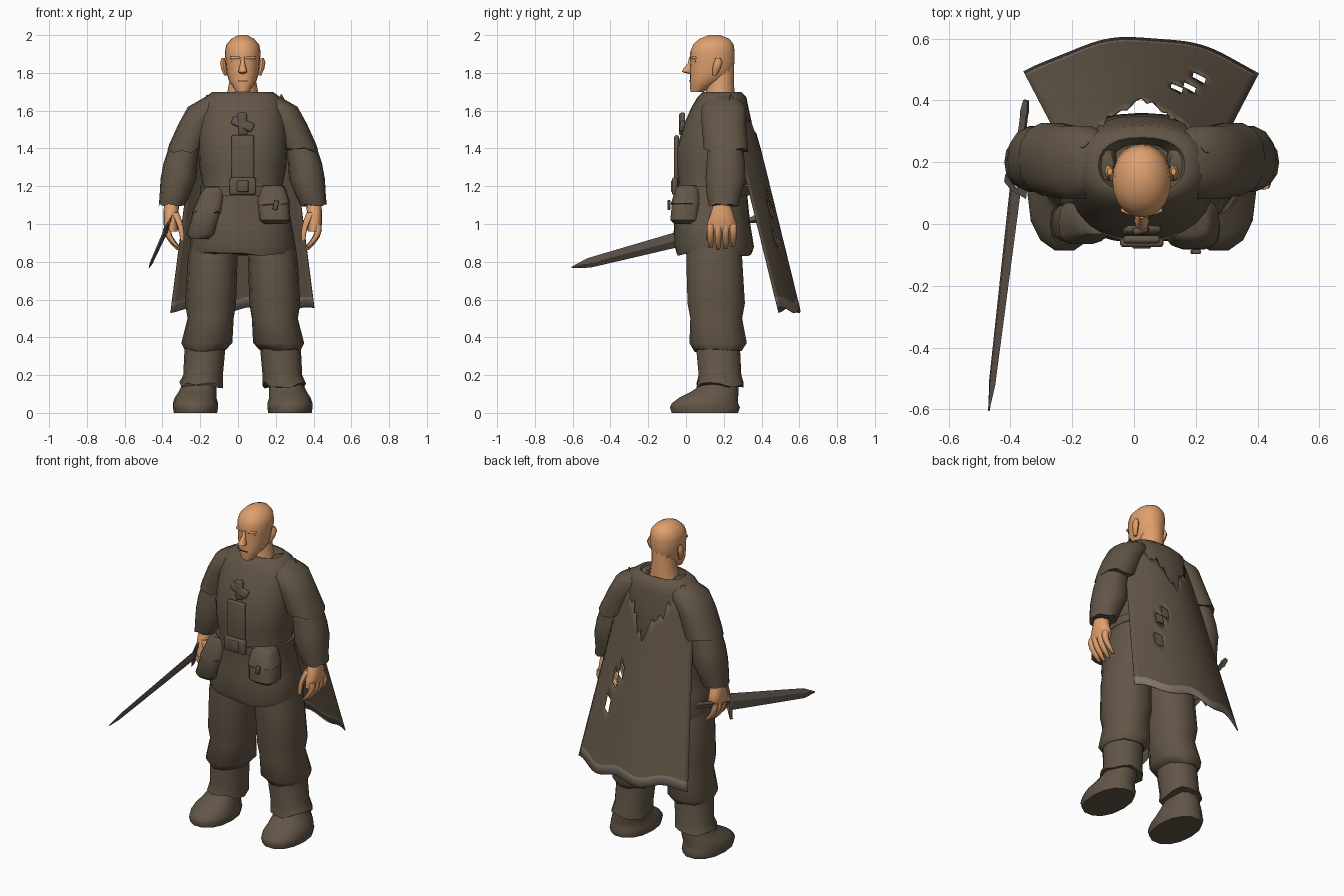
import bpy, bmesh, math, random
from mathutils import Vector, Euler

random.seed(4)
CENTRE = .025  # the body stands slightly to its left

cube = bpy.data.objects.get("Cube")
if cube:
    bpy.data.objects.remove(cube, do_unlink=True)


def material(name, red, green, blue):
    mat = bpy.data.materials.new(name)
    mat.use_nodes = True
    colour = (red, green, blue, 1)
    mat.diffuse_color = colour
    mat.node_tree.nodes["Principled BSDF"].inputs["Base Color"].default_value = colour
    return mat


cloth = material("brown cloth", .122, .092, .062)
hem = material("pale hem", .24, .19, .15)
skin = material("tan skin", .74, .35, .155)
steel = material("worn steel", .13, .1, .08)
dark = material("dark detail", .05, .035, .025)


def finish(name, bm, mats, angle=50, shift=CENTRE):
    """Turn a bmesh into a smooth-shaded object."""
    bmesh.ops.recalc_face_normals(bm, faces=bm.faces)
    mesh = bpy.data.meshes.new(name)
    bm.to_mesh(mesh)
    bm.free()
    obj = bpy.data.objects.new(name, mesh)
    for mat in mats:
        mesh.materials.append(mat)
    obj.location.x = shift
    bpy.context.collection.objects.link(obj)
    bpy.ops.object.select_all(action="DESELECT")
    obj.select_set(True)
    bpy.context.view_layer.objects.active = obj
    bpy.ops.object.shade_smooth_by_angle(angle=math.radians(angle))
    return obj


def skin_rings(bm, rings):
    """Bridge a list of point rings and cap both ends."""
    rows = [[bm.verts.new(point) for point in ring] for ring in rings]
    for low, high in zip(rows, rows[1:]):
        for i in range(len(low)):
            j = (i + 1) % len(low)
            bm.faces.new((low[i], low[j], high[j], high[i]))
    bm.faces.new(rows[0])
    bm.faces.new(rows[-1])


def power(value, exponent):
    return math.copysign(abs(value) ** exponent, value)


def loft(name, mat, rings, sides=14, square=.9, depth=1, jag=0, side=1):
    """Stack ovals given as x, y, z, x radius and, unless depth sets it, y radius.
    jag tears the first oval."""
    loops = []
    for x, y, z, *radii in rings:
        across, back = (*radii, radii[0] * depth)[:2]
        tear = 0 if loops else jag
        loop = []
        for i in range(sides):
            angle = math.tau * i / sides
            loop.append((side * (x + across * power(math.cos(angle), square)),
                         y + back * power(math.sin(angle), square),
                         z + random.uniform(-tear, tear)))
        loops.append(loop)
    bm = bmesh.new()
    skin_rings(bm, loops)
    return finish(name, bm, [mat])


def pair(name, mat, rings, **options):
    for label, side in (("left", 1), ("right", -1)):
        loft(label + "_" + name, mat, rings, side=side, **options)


def box(name, mat, centre, size, tilt=(0, 0, 0), bevel=.01):
    bm = bmesh.new()
    bmesh.ops.create_cube(bm, size=1)
    turn = Euler(tilt).to_matrix()
    for vert in bm.verts:
        scaled = Vector([c * s for c, s in zip(vert.co, size)])
        vert.co = turn @ scaled + Vector(centre)
    if bevel:
        bmesh.ops.bevel(bm, geom=bm.edges[:], offset=bevel, segments=2,
                        profile=.5, affect="EDGES")
    return finish(name, bm, [mat])


# Tunic with flared skirt and open collar
loft("tunic", cloth, [
    (0, .15, .84, .27, .2), (0, .15, .88, .28, .21), (0, .14, 1, .26, .2),
    (0, .14, 1.2, .21, .18), (0, .15, 1.3, .23, .2), (0, .15, 1.4, .235, .2),
    (0, .17, 1.53, .235, .18), (0, .18, 1.62, .22, .15), (0, .19, 1.67, .2, .13),
    (0, .19, 1.7, .16, .1), (0, .19, 1.7, .14, .09), (0, .18, 1.65, .1, .08)],
    sides=24, square=.85, jag=.012)
loft("belt", cloth, [(0, .14, z, .225, .195) for z in (1.15, 1.2)], sides=24, square=.85)

# Chest panel, crossed brooch and buckle
box("chest_panel", cloth, (0, -.05, 1.32), (.12, .025, .3))
for turn in (.4, 1.5):
    box("brooch", cloth, (0, -.02, 1.53), (.12, .025, .05), (-.25, turn, 0))
box("buckle", cloth, (0, -.06, 1.2), (.14, .03, .09))
box("buckle_tongue", cloth, (0, -.07, 1.2), (.06, .02, .06), bevel=.005)


def pouch(name, top, bottom, width):
    """A sagging bag with an overhanging flap, hung between two points."""
    top, bottom = Vector(top), Vector(bottom)
    outline = ((0, .7), (.1, 1), (.5, 1), (.9, .8), (1, .6))
    rings = [(*bottom.lerp(top, t), width * scale) for t, scale in outline]
    loft(name, cloth, rings, square=.65, depth=.9)
    flap = [(x, y, z + .005, radius * 1.06) for x, y, z, radius in rings[2:]]
    loft(name + "_flap", cloth, flap, square=.65, depth=.9, jag=.008)


pouch("left_pouch", (.155, .01, 1.2), (.17, -.01, 1), .085)
pouch("right_pouch", (-.15, .01, 1.19), (-.23, 0, .92), .075)
box("left_clasp", cloth, (.175, -.09, 1.1), (.025, .015, .05), (0, .2, 0), .004)

# Arms: short flared outer sleeve over a long loose one
pair("short_sleeve", cloth, [
    (.3, .21, 1.39, .1), (.29, .21, 1.42, .1), (.24, .2, 1.53, .1), (.19, .2, 1.62, .1),
    (.15, .2, 1.66, .07), (.13, .19, 1.69, .04)], depth=1.2, jag=.015)
pair("long_sleeve", cloth, [
    (.375, .2, 1.1, .07), (.36, .2, 1.15, .08), (.34, .21, 1.24, .095),
    (.33, .21, 1.32, .09), (.3, .21, 1.44, .08)], depth=1.15, jag=.008)

# Hands: palm, four curled fingers and a thumb
pair("palm", skin, [
    (.375, .18, .96, .03, .07), (.38, .19, 1, .04, .08), (.38, .19, 1.06, .04, .06),
    (.375, .19, 1.12, .04)])
steps = [i / 4 for i in range(5)]
for i in range(4):
    base = .86 + abs(i - 1.3) * .01
    pair("finger", skin, [
        (.34 + .06 * math.sin(2 * t), .13 + i * .04, base + t * (1 - base), .01 + .01 * t ** .5)
        for t in steps], sides=8)
pair("thumb", skin, [
    (.32 + .04 * t * t, .12 + .03 * t * t, .91 + .15 * t, .01 + .012 * t) for t in steps], sides=8)

# Legs: baggy trousers gathered at the knee, ragged at the ankle
pair("trouser_shin", cloth, [
    (.22, .18, .15, .115), (.21, .18, .2, .105), (.2, .17, .34, .108), (.19, .17, .42, .1)],
    depth=1.1, jag=.025)
pair("trouser_thigh", cloth, [
    (.2, .17, .33, .11), (.19, .17, .37, .135), (.17, .16, .5, .122), (.17, .16, .58, .135),
    (.16, .15, .8, .132), (.145, .15, .95, .125)], depth=1.15, jag=.01)

# Boots
pair("boot", cloth, [
    (.25, .1, 0, .115, .18), (.25, .1, .03, .12, .19), (.25, .1, .05, .12, .18),
    (.25, .12, .08, .11, .16), (.24, .15, .11, .1, .13), (.23, .18, .15, .09, .1),
    (.22, .19, .22, .085, .09)])

# Head
loft("neck", skin, [
    (0, .18, 1.6, .1, .08), (0, .18, 1.68, .085, .08), (0, .185, 1.76, .07), (0, .185, 1.9, .07)],
    square=1)
loft("head", skin, [
    (0, .06, 1.7, .035), (0, .08, 1.73, .054, .06), (0, .11, 1.76, .074, .09),
    (0, .135, 1.8, .085, .115), (0, .14, 1.86, .091, .117), (0, .14, 1.91, .095, .118),
    (0, .145, 1.95, .087, .107), (0, .15, 1.98, .06, .08), (0, .15, 2, .024, .03)],
    sides=20, square=.95)
loft("nose", skin, [
    (0, .03, 1.795, .014), (0, .01, 1.805, .024), (0, .01, 1.82, .02),
    (0, .025, 1.85, .012), (0, .03, 1.885, .01)], sides=8, depth=1.3)
pair("ear", skin, [
    (.09, .15, 1.785, .007), (.1, .16, 1.82, .014), (.105, .17, 1.855, .015),
    (.103, .17, 1.88, .008)], sides=8, depth=1.5)
for side in (-1, 1):
    box("brow", skin, (side * .04, .04, 1.88), (.056, .02, .014), (0, 0, side * .35), .005)
    box("eye", dark, (side * .043, .046, 1.862), (.034, .008, .009), (0, 0, side * .35), 0)
box("mouth", dark, (0, .02, 1.757), (.05, .008, .004), bevel=0)


# Cape: flared curved sheet, torn below the neck, with square holes and a pale hem
def build_cape(columns=32, rows=24, border=.055):
    bm = bmesh.new()
    grid = []
    for column in range(columns + 1):
        u = 2 * column / columns - 1
        top = min(1.36 + .36 * abs(u), 1.64)
        bottom = .545 + .016 * math.sin(u * 8 + .6)
        line = []
        for row in range(rows + 1):
            z = bottom
            if row > 0:
                z += border + (top - bottom - border) * (row - 1) / (rows - 1)
            if row == rows:
                z += random.uniform(-.03, .06)
            drop = 1.65 - z
            half = .24 + .128 * drop
            line.append(bm.verts.new((u * half, .335 + .245 * drop - .115 * u * u, z)))
        grid.append(line)
    # each hole: first column, first row
    holes = [(21, 14), (23, 12), (24, 8)]
    for column in range(columns):
        left, right = grid[column], grid[column + 1]
        for row in range(rows):
            if not any(0 <= column - a < 2 and 0 <= row - b < 2 for a, b in holes):
                face = bm.faces.new((left[row], right[row], right[row + 1], left[row + 1]))
                face.material_index = int(row == 0)
    cape = finish("cape", bm, [cloth, hem])
    thick = cape.modifiers.new("thickness", "SOLIDIFY")
    thick.thickness = .006


build_cape()

# Sword held low in the right hand
tip, end = Vector((-.47, -.605, .77)), Vector((-.35, .4, 1.035))
along = (end - tip).normalized()
flat = along.cross(Vector((.4, 0, 1))).normalized()
edge = flat.cross(along).normalized()


def sword_part(name, stations):
    """Diamond sections given as position along the sword, half width, half thickness."""
    bm = bmesh.new()
    rings = []
    for place, wide, thick in stations:
        middle = tip.lerp(end, place)
        rings.append([middle + edge * wide, middle + flat * thick,
                      middle - edge * wide, middle - flat * thick])
    skin_rings(bm, rings)
    finish(name, bm, [steel], angle=25, shift=0)


sword_part("blade", [(0, .004, .003), (.09, .028, .008), (.4, .038, .01), (.72, .048, .012)])
sword_part("guard", [(place, .1, .014) for place in (.71, .735)])
sword_part("grip", [(.73, .018, .016), (.95, .016, .014)])
sword_part("pommel", [(.94, .014, .012), (.965, .022, .016), (1, .014, .01)])
